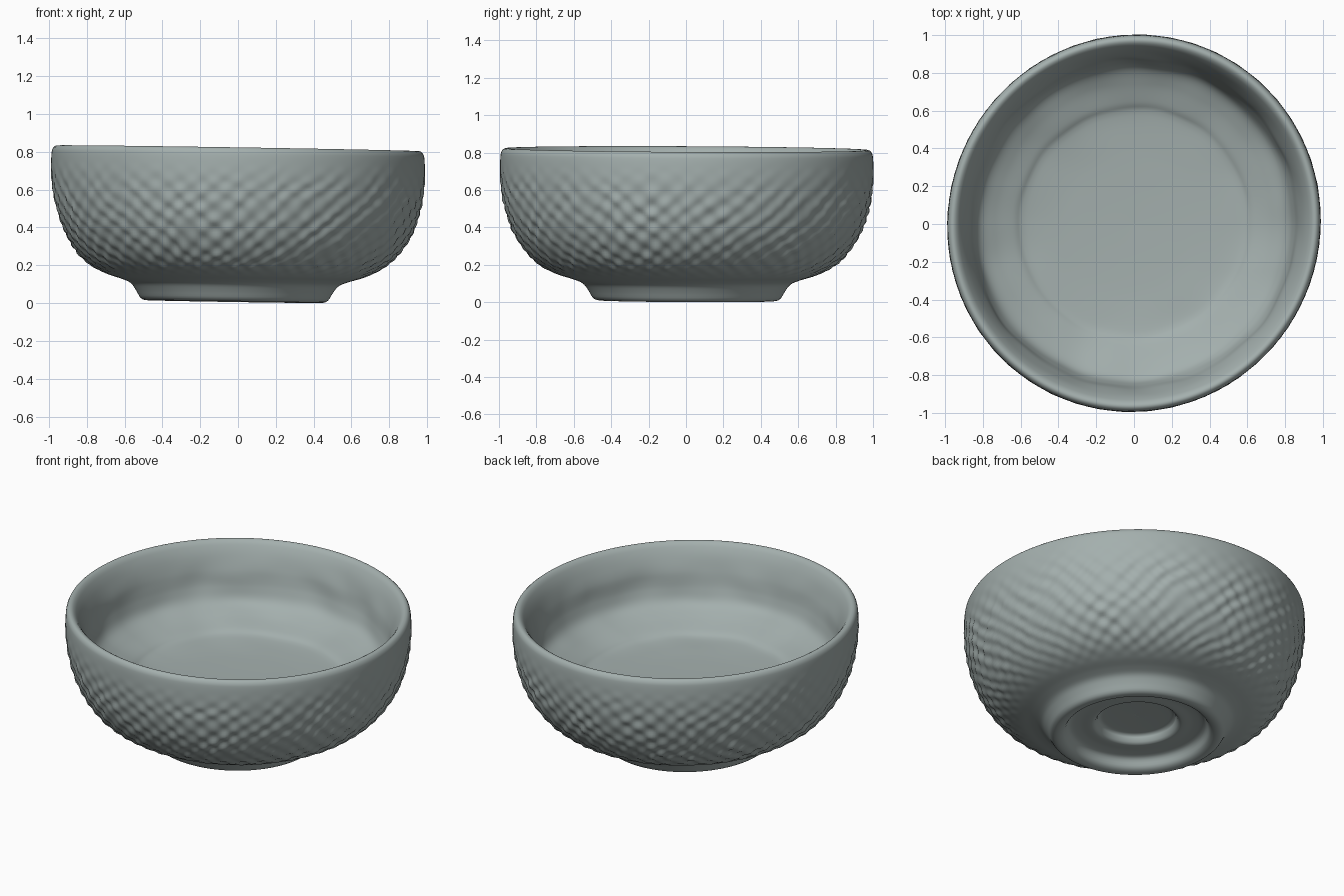
import bpy, bmesh, math
from mathutils import Vector, noise

if "Cube" in bpy.data.objects:
    bpy.data.objects.remove(bpy.data.objects["Cube"])

SEG = 400

# Glazed clay colour
clay = bpy.data.materials.new("grey_green_clay")
clay.diffuse_color = (0.37, 0.43, 0.42, 1)
clay.use_nodes = True
clay.node_tree.nodes["Principled BSDF"].inputs["Base Color"].default_value = clay.diffuse_color

# Half profile (radius, height): underside recess, foot, body, rim, inside
profile = [(0.0, 0.125), (0.20, 0.12), (0.225, 0.105), (0.25, 0.072), (0.33, 0.072),
           (0.39, 0.06), (0.42, 0.015), (0.45, 0.0), (0.475, 0.0), (0.497, 0.012),
           (0.52, 0.05), (0.55, 0.088), (0.60, 0.110), (0.68, 0.135), (0.76, 0.175),
           (0.83, 0.235), (0.89, 0.32), (0.935, 0.42), (0.965, 0.53), (0.98, 0.64),
           (0.982, 0.725), (0.977, 0.785), (0.962, 0.806), (0.945, 0.807), (0.925, 0.79),
           (0.895, 0.735), (0.865, 0.65), (0.845, 0.55), (0.81, 0.475), (0.73, 0.425),
           (0.63, 0.385), (0.57, 0.36), (0.40, 0.345), (0.20, 0.338), (0.0, 0.335)]


def smooth_path(pts, step):
    """Catmull-Rom curve through pts, sampled at roughly even spacing."""
    pts = [Vector(p) for p in pts]
    out = []
    for i in range(len(pts) - 1):
        b, c = pts[i], pts[i + 1]
        a = pts[i - 1] if i else b
        d = pts[i + 2] if i + 2 < len(pts) else c
        n = max(2, round((c - b).length / step))
        for k in range(n):
            t = k / n
            out.append(0.5 * (2 * b + (c - a) * t + (2 * a - 5 * b + 4 * c - d) * t * t
                              + (3 * b - a - 3 * c + d) * t ** 3))
    return out + [pts[-1]]


def ramp(x, lo, hi):
    t = min(1, max(0, (x - lo) / (hi - lo)))
    return t * t * (3 - 2 * t)


path = smooth_path(profile, 0.013)
rim = max(range(len(path)), key=lambda i: path[i].y)


def place(r, z, ang, s, outer, normal):
    p = Vector((r * math.cos(ang), r * math.sin(ang), z))
    # Hammered lattice outside, gentle hand-thrown waves inside
    if outer:
        mask = ramp(z, 0.12, 0.22) * (1 - ramp(z, 0.5, 0.76))
        wob = noise.noise(p * 4)
        amp = 0.0065 * (1 + 0.8 * noise.noise(p * 9 + Vector((5, 2, 1))))
        bump = amp * mask * math.cos(48 * ang + 1.6 * wob) * math.cos(58 * s + 1.6 * noise.noise(p * 5))
        r += normal.x * bump
        z += normal.y * bump
    elif r > 0.3:
        w = ramp(r, 0.3, 0.7) * (1 - ramp(z, 0.6, 0.78))
        z += 0.008 * w * noise.noise(p * 4)
        r += 0.010 * w * noise.noise(p * 5 + Vector((3, 1, 7)))
    # Slightly out of round, and the whole bowl leans a little
    r *= 1 + ramp(z, 0.1, 0.4) * (0.006 + 0.008 * math.sin(2 * ang))
    x, y = r * math.cos(ang), r * math.sin(ang) * 1.01
    return (x - 0.02 * (1 - ramp(z, 0, 0.4)), y + 0.004, z - 0.016 * x - 0.005 * y)


# Bowl body: one continuous lathe
bm = bmesh.new()
rings, s = [], 0.0
for i, p in enumerate(path):
    prev, nxt = path[max(i - 1, 0)], path[min(i + 1, len(path) - 1)]
    tan = (nxt - prev).normalized()
    normal = Vector((tan.y, -tan.x))
    s += (p - prev).length
    outer = i < rim and p.x > 0.55
    if p.x < 1e-4:
        rings.append([bm.verts.new(place(0, p.y, 0, s, False, normal))])
    else:
        # no interior waves on the underside
        z_rings = [place(p.x, p.y, 2 * math.pi * k / SEG, s, outer or i < rim, normal) for k in range(SEG)]
        rings.append([bm.verts.new(c) for c in z_rings])
for a, b in zip(rings, rings[1:]):
    for k in range(SEG):
        j = (k + 1) % SEG
        if len(a) == 1:
            bm.faces.new((a[0], b[j], b[k]))
        elif len(b) == 1:
            bm.faces.new((a[k], a[j], b[0]))
        else:
            bm.faces.new((a[k], a[j], b[j], b[k]))
bmesh.ops.recalc_face_normals(bm, faces=bm.faces)
for f in bm.faces:
    f.smooth = True
low = min(v.co.z for v in bm.verts)
bmesh.ops.translate(bm, verts=bm.verts, vec=(0, 0, -low))

mesh = bpy.data.meshes.new("bowl")
bm.to_mesh(mesh)
bm.free()
mesh.materials.append(clay)
bpy.context.collection.objects.link(bpy.data.objects.new("bowl", mesh))
